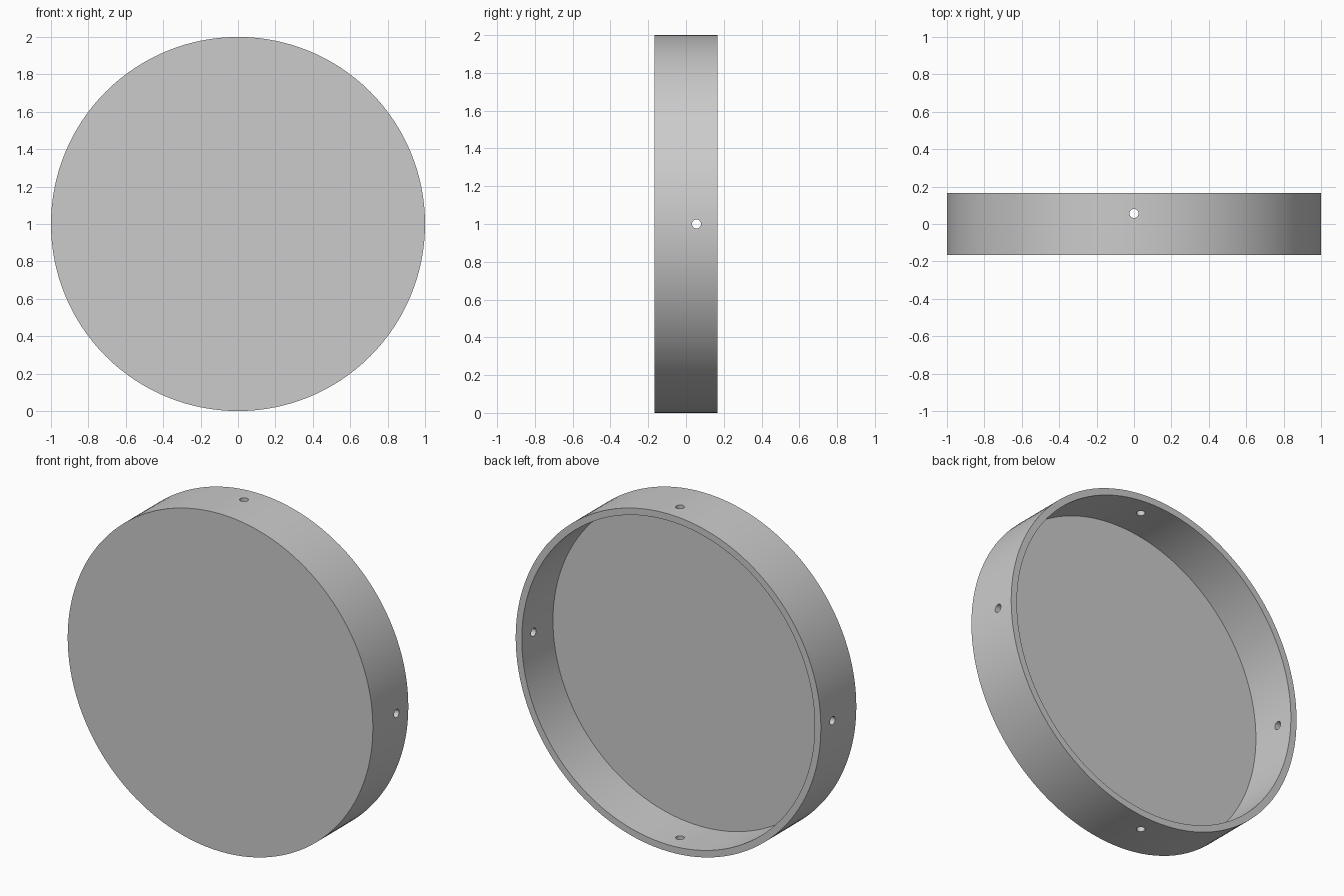
import bpy
import math
from mathutils import Matrix

RADIUS, HALF_DEPTH, WALL = 1.0, 0.166, 0.04
HOLE_RADIUS, HOLE_Y = 0.024, 0.056
CENTRE_Z = RADIUS

cube = bpy.data.objects.get("Cube")
if cube:
    bpy.data.objects.remove(cube, do_unlink=True)

grey = bpy.data.materials.new("light_grey")
grey.use_nodes = True
colour = (0.6, 0.6, 0.6, 1)
grey.diffuse_color = colour
grey.node_tree.nodes["Principled BSDF"].inputs["Base Color"].default_value = colour


def cylinder(name, radius, depth, location, rotation, sides):
    bpy.ops.mesh.primitive_cylinder_add(vertices=sides, radius=radius, depth=depth)
    obj = bpy.context.object
    obj.name = name
    obj.data.transform(Matrix.Translation(location) @ rotation)
    obj.data.materials.append(grey)
    return obj


# Round shallow cup, closed at the front and open at the back
along_y = Matrix.Rotation(math.pi / 2, 4, "X")
cup = cylinder("round_cap", RADIUS, 2 * HALF_DEPTH, (0, 0, CENTRE_Z), along_y, 128)

# Cutters: the hollow, and one pin through each pair of opposite side holes
cutters = [
    cylinder("hollow_cutter", RADIUS - WALL, 2 * HALF_DEPTH,
             (0, WALL, CENTRE_Z), along_y, 128),
    cylinder("vertical_hole_cutter", HOLE_RADIUS, 3 * RADIUS,
             (0, HOLE_Y, CENTRE_Z), Matrix.Identity(4), 24),
    cylinder("sideways_hole_cutter", HOLE_RADIUS, 3 * RADIUS,
             (0, HOLE_Y, CENTRE_Z), Matrix.Rotation(math.pi / 2, 4, "Y"), 24),
]

bpy.ops.object.select_all(action="DESELECT")
cup.select_set(True)
bpy.context.view_layer.objects.active = cup
for cutter in cutters:
    cut = cup.modifiers.new(cutter.name, "BOOLEAN")
    cut.operation = "DIFFERENCE"
    cut.solver = "EXACT"
    cut.object = cutter
    bpy.ops.object.modifier_apply(modifier=cut.name)
for cutter in cutters:
    bpy.data.objects.remove(cutter, do_unlink=True)

# Smooth round walls with crisp rims
bpy.ops.object.shade_smooth_by_angle(angle=math.radians(30))
